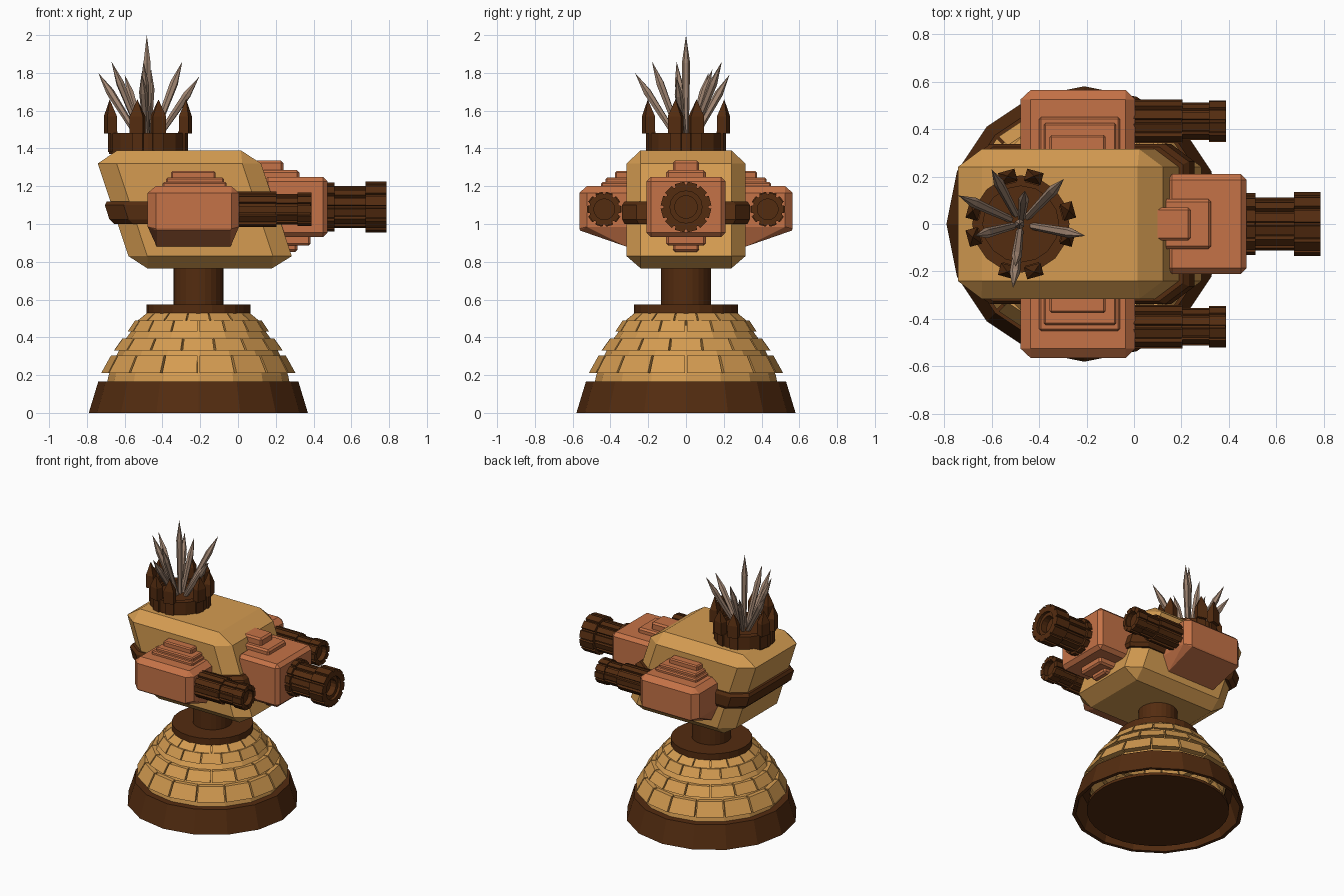
import bpy, bmesh, math
from mathutils import Matrix, Vector

if "Cube" in bpy.data.objects:
    bpy.data.objects.remove(bpy.data.objects["Cube"])


def material(name, rgb):
    m = bpy.data.materials.new(name)
    m.diffuse_color = (*rgb, 1)
    m.use_nodes = True
    m.node_tree.nodes["Principled BSDF"].inputs["Base Color"].default_value = m.diffuse_color
    return m


TAN = material("tan stone", (0.66, 0.33, 0.082))
DARK = material("dark brown metal", (0.088, 0.025, 0.005))
ORANGE = material("burnt orange", (0.56, 0.17, 0.063))
SPIKE = material("grey brown spike", (0.36, 0.24, 0.17))
TAU = 2 * math.pi
BASE_X = -0.21


def finish(name, bm, mat):
    bmesh.ops.recalc_face_normals(bm, faces=bm.faces)
    me = bpy.data.meshes.new(name)
    bm.to_mesh(me)
    bm.free()
    me.materials.append(mat)
    ob = bpy.data.objects.new(name, me)
    bpy.context.collection.objects.link(ob)
    return ob


def add_hull(bm, pts):
    """Convex solid around points, built apart and merged into bm."""
    tmp = bmesh.new()
    for p in pts:
        tmp.verts.new(p)
    bmesh.ops.convex_hull(tmp, input=tmp.verts)
    bmesh.ops.dissolve_limit(tmp, angle_limit=0.01, verts=tmp.verts, edges=tmp.edges)
    me = bpy.data.meshes.new("tmp")
    tmp.to_mesh(me)
    tmp.free()
    bm.from_mesh(me)
    bpy.data.meshes.remove(me)


def add_lathe(bm, profile, n, mtx, closed=False):
    rings = [[bm.verts.new(mtx @ Vector((r * math.cos(TAU * i / n), r * math.sin(TAU * i / n), z)))
              for i in range(n)] for r, z in profile]
    pairs = list(zip(rings, rings[1:])) + ([(rings[-1], rings[0])] if closed else [])
    for a, b in pairs:
        for i in range(n):
            j = (i + 1) % n
            bm.faces.new((a[i], a[j], b[j], b[i]))
    bmesh.ops.remove_doubles(bm, verts=[v for r in rings for v in r], dist=1e-5)


def lathe(name, profile, n, mat, at=(0, 0, 0), closed=False):
    bm = bmesh.new()
    add_lathe(bm, profile, n, Matrix.Translation(at), closed)
    return finish(name, bm, mat)


def box_pts(x0, x1, y0, y1, z0, z1):
    return [(x, y, z) for x in (x0, x1) for y in (y0, y1) for z in (z0, z1)]


def chamfer_pts(x0, x1, y0, y1, z0, z1, c):
    return (box_pts(x0, x1, y0 + c, y1 - c, z0 + c, z1 - c)
            + box_pts(x0 + c, x1 - c, y0, y1, z0 + c, z1 - c)
            + box_pts(x0 + c, x1 - c, y0 + c, y1 - c, z0, z1))


def octagon(cx, hx, hy, z, kx=0.1, ky=0.075):
    return [(cx + sx * a, sy * b, z) for sx in (-1, 1) for sy in (-1, 1)
            for a, b in ((hx, hy - ky), (hx - kx, hy))]


# Base: dark skirt, floor disc, tan dome under the tiles
at = (BASE_X, 0, 0)
lathe("base_skirt", [(.58, 0), (.53, .165), (.46, .165), (.46, .145), (.51, .145), (.555, 0)],
      16, DARK, at, True)
lathe("base_floor", [(0, 0), (.48, 0), (.48, .02), (0, .02)], 32, DARK, at)
lathe("base_dome", [(.485, .15), (.475, .2), (.435, .3), (.40, .37), (.335, .46), (.26, .535)],
      16, TAN, at)

# Overlapping rows of tiles
bm = bmesh.new()
rows = [(.21, .515, .305, .462), (.33, .455, .395, .408), (.43, .375, .49, .335), (.49, .325, .53, .275)]
for k, (z0, r0, z1, r1) in enumerate(rows):
    for i in range(16):
        a0 = TAU * (i + .5 * (k % 2)) / 16
        ends = (a0 + .012, a0 + TAU / 16 - .012)
        add_hull(bm, [(BASE_X + (r - d) * math.cos(a), (r - d) * math.sin(a), z)
                      for a in ends for r, z in ((r0, z0), (r1, z1)) for d in (0, .06)])
finish("dome_tiles", bm, TAN)

# Neck
lathe("neck_plate", [(0, .52), (.275, .52), (.275, .575), (0, .575)], 24, DARK, at)
lathe("neck_post", [(0, .55), (.132, .55), (.132, .85), (0, .85)], 24, DARK, at)

# Leaning chamfered body and its belt
bm = bmesh.new()
add_hull(bm, box_pts(-.48, .18, -.24, .24, .765, .766) + box_pts(-.64, .015, -.24, .24, 1.389, 1.39)
         + octagon(-.1475, .4325, .315, .83) + octagon(-.31, .4325, .315, 1.32))
finish("body", bm, TAN)
bm = bmesh.new()
add_hull(bm, octagon(-.205, .45, .325, 1.0) + octagon(-.213, .468, .338, 1.025)
         + octagon(-.237, .468, .338, 1.10) + octagon(-.244, .45, .325, 1.12))
finish("body_belt", bm, DARK)


def barrel(name, at, profile, ribs, n=16):
    """Lathed barrel pointing to +x; ribs are (count, r0, r1, z0, z1, width)."""
    bm = bmesh.new()
    mtx = Matrix.Translation(at) @ Matrix.Rotation(math.pi / 2, 4, 'Y')
    add_lathe(bm, profile, n, mtx)
    for count, r0, r1, z0, z1, w in ribs:
        for i in range(count):
            m = mtx @ Matrix.Rotation(TAU * (i + .5) / count, 4, 'Z')
            add_hull(bm, [m @ Vector(p) for p in box_pts(r0, r1, -w, w, z0, z1)])
    finish(name, bm, DARK)


# Side guns, mirrored in y
for s, side in ((-1, "right"), (1, "left")):
    def flip(pts):
        return [(x, s * y, z) for x, y, z in pts]
    bm = bmesh.new()
    add_hull(bm, flip(box_pts(-.435, -.035, .56, .565, .975, 1.165)
                      + box_pts(-.478, .005, .28, .525, .985, 1.165)
                      + box_pts(-.435, -.035, .28, .525, 1.19, 1.20)
                      + [(x, y, z) for x in (-.43, -.04) for y, z in ((.56, .965), (.315, .88), (.28, .88))]))
    for x0, x1, y, z in ((-.40, -.06, .45, 1.222), (-.38, -.075, .425, 1.245), (-.355, -.12, .375, 1.28)):
        add_hull(bm, flip(chamfer_pts(x0, x1, .25, y, 1.15, z, .008)))
    finish(side + "_gun_housing", bm, ORANGE)
    barrel(side + "_gun_barrel", (0, s * .433, 1.078),
           [(0, -.02), (.078, -.02), (.078, .2), (.07, .2), (.07, .315), (.08, .315), (.08, .385),
            (.055, .385), (.055, .35), (0, .35)],
           [(10, .06, .092, -.01, .205, .018), (10, .05, .079, .2, .32, .016), (10, .06, .087, .315, .388, .02)])

# Front gun with stepped plates above and below
bm = bmesh.new()
add_hull(bm, chamfer_pts(.135, .475, -.21, .21, .93, 1.25, .025))
for x0, x1, y, z0, z1 in ((.12, .325, .105, 1.2, 1.285), (.08, .24, .07, 1.2, 1.335),
                          (.1, .385, .105, .885, 1.0), (.1, .315, .07, .852, 1.0)):
    add_hull(bm, chamfer_pts(x0, x1, -y, y, z0, z1, .012))
finish("front_gun_housing", bm, ORANGE)
barrel("front_gun_barrel", (.46, 0, 1.09),
       [(0, -.02), (.115, -.02), (.115, .05), (.095, .05), (.095, .215), (.12, .215), (.12, .325),
        (.085, .325), (.085, .305), (.06, .305), (.06, .26), (0, .26)],
       [(12, .08, .128, 0, .052, .024), (12, .07, .11, .05, .22, .019), (12, .09, .132, .215, .325, .026)])

# Crown: drum with four pairs of pointed posts
CX = -.477
lathe("crown_drum", [(0, 1.37), (.205, 1.37), (.205, 1.482), (.16, 1.482), (.16, 1.46), (0, 1.46)],
      16, DARK, (CX, 0, 0))
bm = bmesh.new()
for q in range(4):
    for d in (-.27, .27):
        m = Matrix.Translation((CX, 0, 0)) @ Matrix.Rotation(q * TAU / 4 + d, 4, 'Z')
        post = box_pts(.175, .212, -.03, .03, 1.38, 1.49)
        head = box_pts(.18, .232, -.036, .036, 1.48, 1.57) + [(.21, 0, 1.66)]
        for pts in (post, head):
            add_hull(bm, [m @ Vector(p) for p in pts])
finish("crown_posts", bm, DARK)

# Spikes fanning out of the crown
tips = [(-.74, .12, 1.80), (-.67, -.05, 1.86), (-.60, .23, 1.79), (-.483, 0, 2.0), (-.295, .19, 1.86),
        (-.205, -.05, 1.78), (-.51, -.27, 1.80), (-.50, -.18, 1.86), (-.46, .14, 1.82)]
bm = bmesh.new()
for t in tips:
    tip, root = Vector(t), Vector((CX, 0, 1.38))
    d = tip - root
    m = Matrix.Translation(root) @ d.to_track_quat('Z', 'Y').to_matrix().to_4x4()
    L = d.length
    add_lathe(bm, [(0, 0), (.013, 0), (.022, L * .76), (0, L)], 6, m)
finish("crown_spikes", bm, SPIKE)
